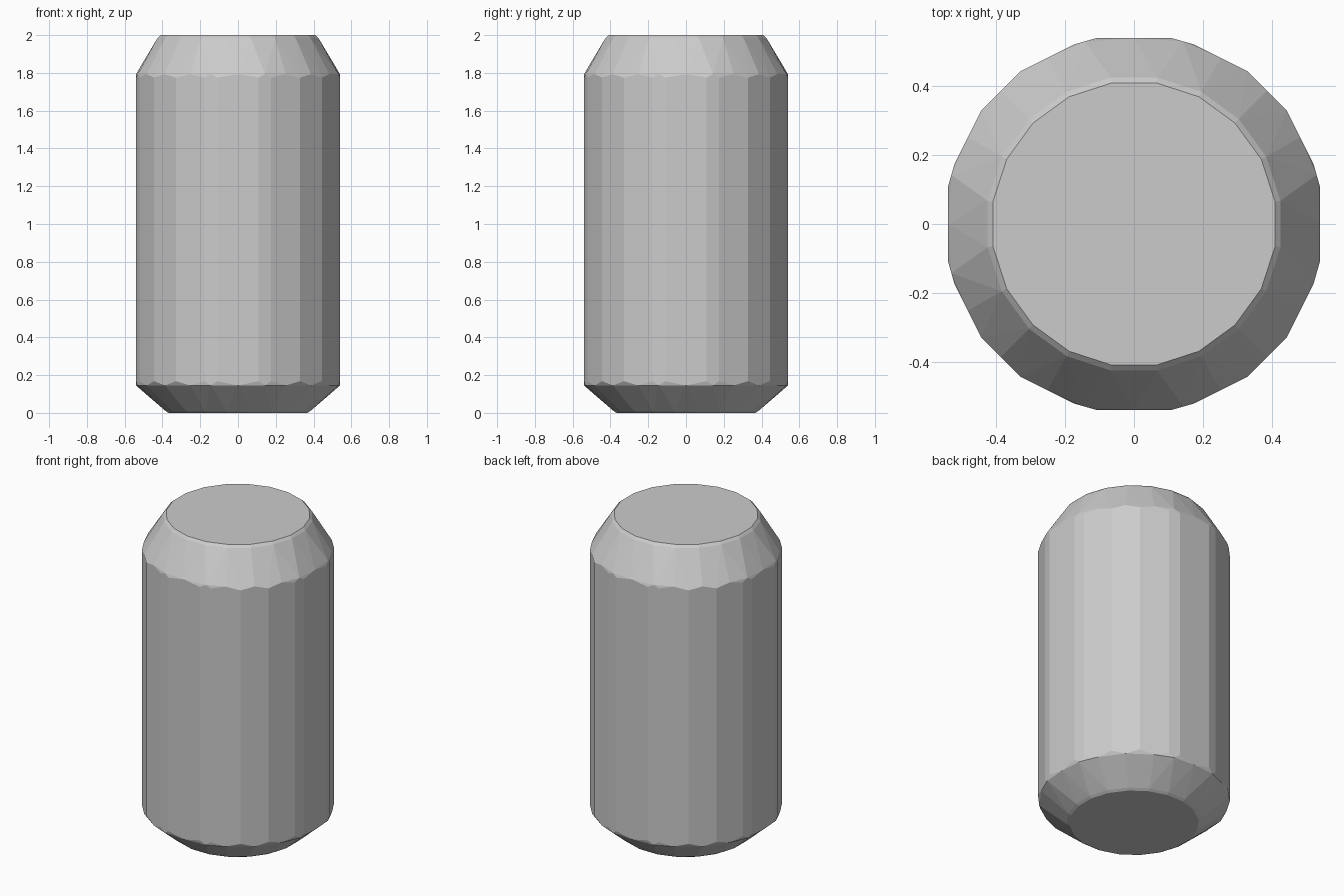
import bpy, bmesh
from math import radians, sin, cos

if "Cube" in bpy.data.objects:
    bpy.data.objects.remove(bpy.data.objects["Cube"])

# Body corners: a round can with flattened faces on the four axes
quarter = [(11.5, 0.551), (18.6, 0.55), (36.5, 0.553),
           (53.5, 0.553), (71.4, 0.55), (78.5, 0.551)]
corners = []
for q in range(4):
    for a, r in quarter:
        t = radians(a + 90 * q)
        corners.append((r * cos(t), r * sin(t)))
mids = [((a[0] + b[0]) / 2, (a[1] + b[1]) / 2)
        for a, b in zip(corners, corners[1:] + corners[:1])]


def ring(r, z, sides=20):
    return [(r * cos(radians(9 + 360 * i / sides)),
             r * sin(radians(9 + 360 * i / sides)), z) for i in range(sides)]


points = []
# Side wall with scalloped upper and lower ends
points += [(x, y, 1.775) for x, y in corners]
points += [(x, y, 1.793) for x, y in mids]
points += [(x, y, 0.168) for x, y in corners]
points += [(x, y, 0.145) for x, y in mids]
# Lid and base, each with a narrow bevelled rim
points += ring(0.431, 1.985) + ring(0.415, 2.0)
points += ring(0.388, 0.01) + ring(0.372, 0.0)

# Convex skin over all rings
bm = bmesh.new()
for p in points:
    bm.verts.new(p)
bmesh.ops.convex_hull(bm, input=bm.verts[:])
bmesh.ops.delete(bm, geom=[v for v in bm.verts if not v.link_faces], context='VERTS')
bmesh.ops.dissolve_limit(bm, angle_limit=radians(1), verts=bm.verts[:], edges=bm.edges[:])
bmesh.ops.recalc_face_normals(bm, faces=bm.faces[:])
mesh = bpy.data.meshes.new("can_body")
bm.to_mesh(mesh)
bm.free()
bpy.context.collection.objects.link(bpy.data.objects.new("can_body", mesh))
